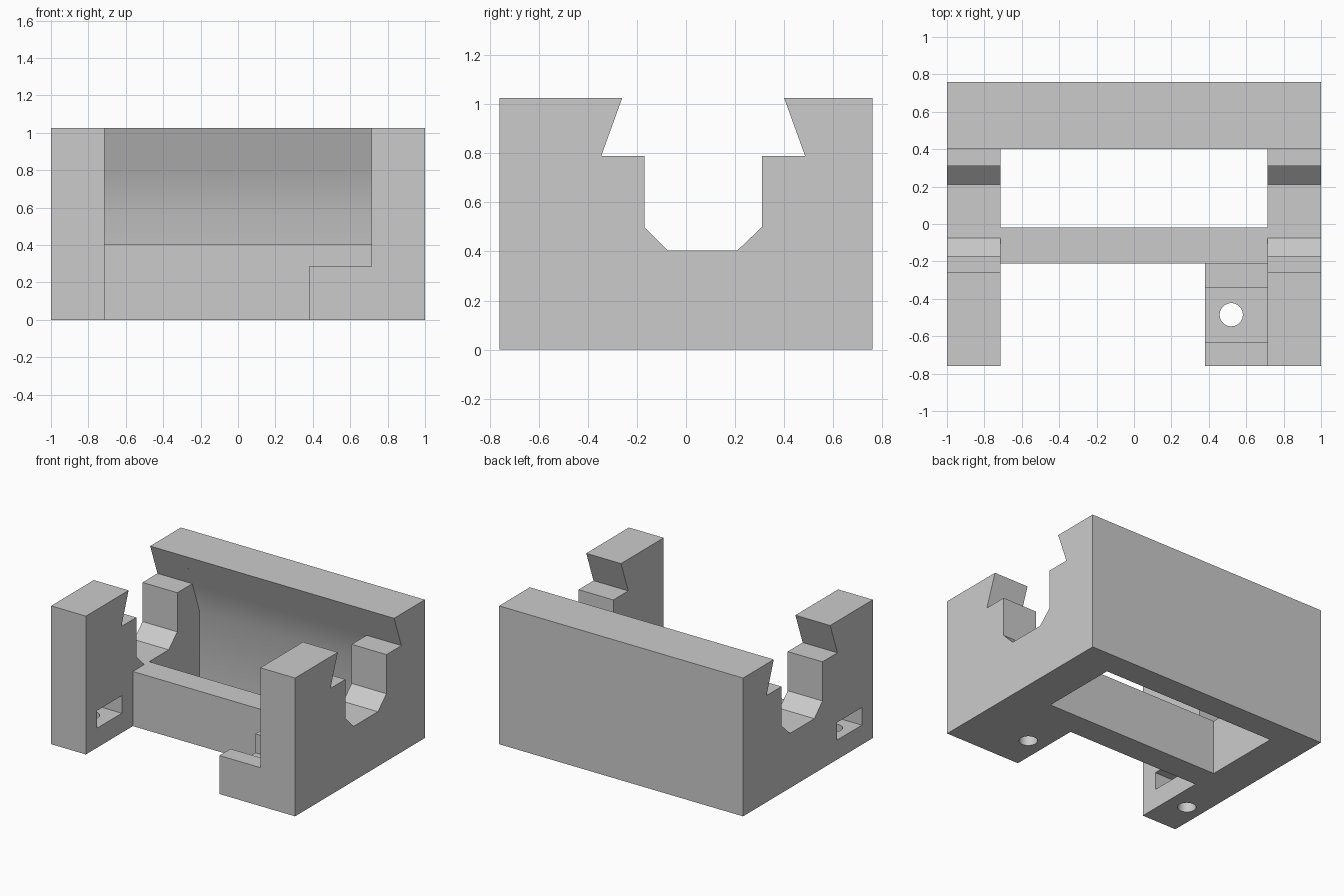
import bpy, bmesh, math
from mathutils import Vector

old = bpy.data.objects.get("Cube")
if old:
    bpy.data.objects.remove(old, do_unlink=True)

grey = bpy.data.materials.new("light_grey")
grey.use_nodes = True
colour = (0.6, 0.6, 0.6, 1)
grey.diffuse_color = colour
grey.node_tree.nodes["Principled BSDF"].inputs["Base Color"].default_value = colour


def prism(name, points, axis, start, end):
    """Extrude a closed profile along x (profile in y, z) or along y (profile in x, z)."""
    place = {"x": lambda a, b: (start, a, b), "y": lambda a, b: (a, start, b)}[axis]
    step = Vector((end - start, 0, 0)) if axis == "x" else Vector((0, end - start, 0))
    bm = bmesh.new()
    face = bm.faces.new([bm.verts.new(place(a, b)) for a, b in points])
    grown = bmesh.ops.extrude_face_region(bm, geom=[face], use_keep_orig=True)
    moved = [v for v in grown["geom"] if isinstance(v, bmesh.types.BMVert)]
    bmesh.ops.translate(bm, verts=moved, vec=step)
    bmesh.ops.recalc_face_normals(bm, faces=bm.faces)
    mesh = bpy.data.meshes.new(name)
    bm.to_mesh(mesh)
    bm.free()
    mesh.materials.append(grey)
    obj = bpy.data.objects.new(name, mesh)
    bpy.context.collection.objects.link(obj)
    return obj


def box(name, x, y, z):
    return prism(name, [(y[0], z[0]), (y[1], z[0]), (y[1], z[1]), (y[0], z[1])], "x", *x)


def drill(name, x, y, top):
    bpy.ops.mesh.primitive_cylinder_add(vertices=40, radius=0.062, depth=top + 0.1,
                                        location=(x, y, (top - 0.1) / 2))
    obj = bpy.context.object
    obj.name = name
    obj.data.materials.append(grey)
    return obj


# Main body: end profile with dovetail notch and chamfered channel
HEIGHT, INNER, DEPTH = 1.025, 0.715, 0.76
body = prism("cradle_body", [
    (-DEPTH, 0), (DEPTH, 0), (DEPTH, HEIGHT), (0.4, HEIGHT), (0.485, 0.79), (0.31, 0.79),
    (0.31, 0.5), (0.21, 0.405), (-0.075, 0.405), (-0.17, 0.5), (-0.17, 0.79),
    (-0.345, 0.79), (-0.26, HEIGHT), (-DEPTH, HEIGHT)], "x", -1, 1)

slot_y = (-0.63, -0.34)
cutters = [
    # Well above the cross beam, with the opening through the floor behind it
    prism("well_cutter", [
        (-1, 0.405), (-0.02, 0.405), (-0.02, -0.1), (0.57, -0.1), (0.57, 0.555),
        (0.485, 0.79), (0.364, 1.125), (-1, 1.125)], "x", -INNER, INNER),
    # Front bay, leaving the mounting block beside the left tower
    prism("bay_cutter", [
        (-INNER, -0.1), (0.38, -0.1), (0.38, 0.285), (INNER, 0.285),
        (INNER, 0.5), (-INNER, 0.5)], "y", -1, -0.21),
    # Nut channel in the block and nut slot through the right tower
    box("block_channel_cutter", (0.3, INNER), slot_y, (0.145, 0.4)),
    box("tower_slot_cutter", (-1.1, -0.6), slot_y, (0.145, 0.275)),
    # Screw holes
    drill("block_hole_cutter", 0.52, -0.485, 0.2),
    drill("tower_hole_cutter", -0.87, -0.485, 0.2),
]

bpy.ops.object.select_all(action="DESELECT")
bpy.context.view_layer.objects.active = body
body.select_set(True)
for cutter in cutters:
    cutter.hide_render = True
    cut = body.modifiers.new(cutter.name, "BOOLEAN")
    cut.operation = "DIFFERENCE"
    cut.solver = "EXACT"
    cut.object = cutter
    bpy.ops.object.modifier_apply(modifier=cut.name)
    bpy.data.objects.remove(cutter, do_unlink=True)

# Soft bend on the back wall and round holes, crisp edges elsewhere
bpy.ops.object.shade_smooth_by_angle(angle=math.radians(30))
